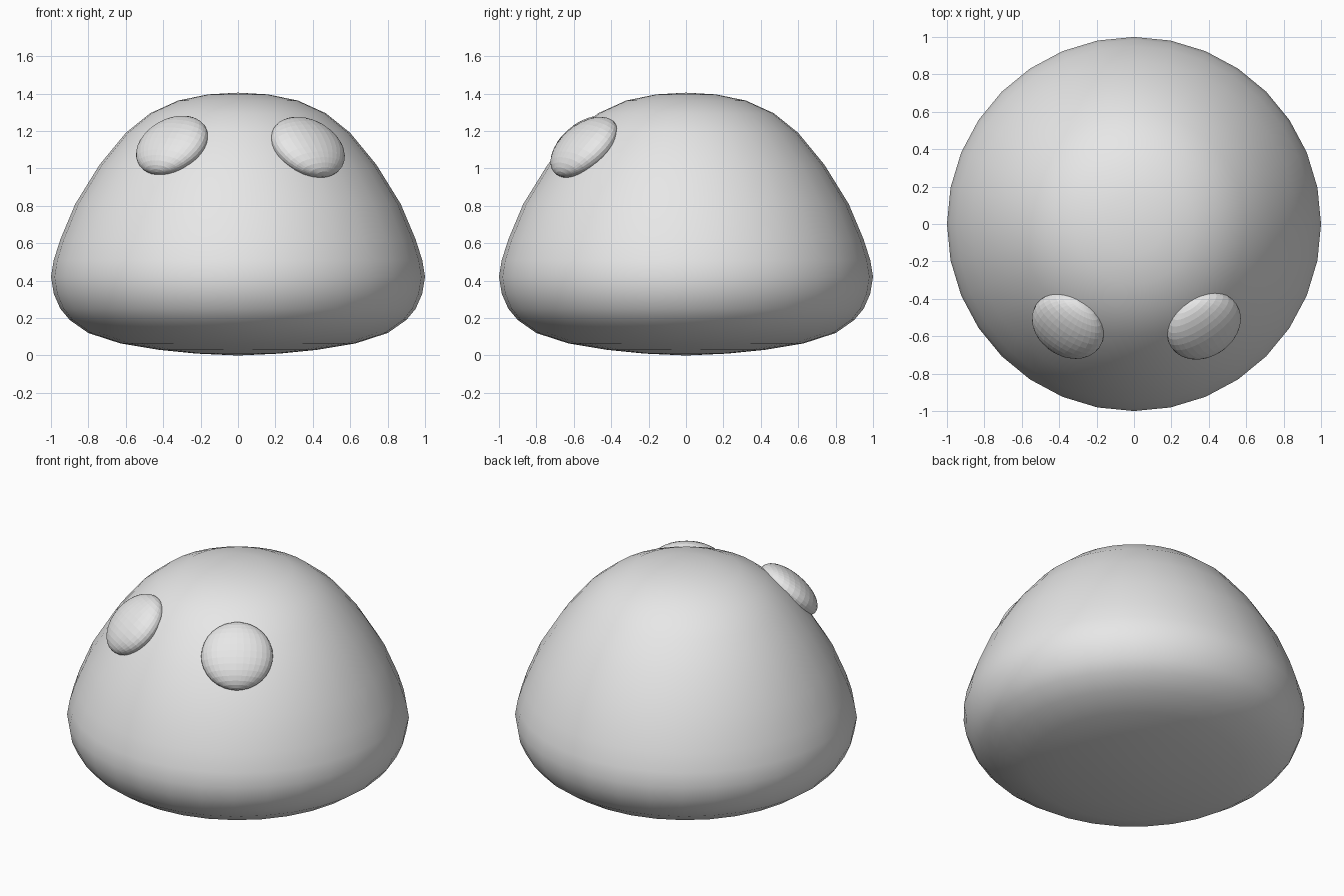
import bpy
import bmesh
import math
from mathutils import Vector, Matrix

cube = bpy.data.objects.get("Cube")
if cube:
    bpy.data.objects.remove(cube, do_unlink=True)

grey = bpy.data.materials.new("plain_grey")
grey.use_nodes = True
COLOUR = (0.8, 0.8, 0.8, 1)
grey.diffuse_color = COLOUR
grey.node_tree.nodes["Principled BSDF"].inputs["Base Color"].default_value = COLOUR


def add_object(name, bm):
    mesh = bpy.data.meshes.new(name)
    bm.to_mesh(mesh)
    bm.free()
    mesh.materials.append(grey)
    obj = bpy.data.objects.new(name, mesh)
    bpy.context.collection.objects.link(obj)
    return obj


# Domed body: profile (radius, height) spun around z in 32 steps
profile = [(0, 0), (0.22, 0.01), (0.42, 0.03), (0.63, 0.065), (0.8, 0.12),
           (0.9, 0.19), (0.95, 0.25), (0.985, 0.33), (1, 0.42), (0.985, 0.51),
           (0.95, 0.62), (0.87, 0.81), (0.74, 1.02), (0.6, 1.19), (0.47, 1.295),
           (0.32, 1.363), (0.16, 1.396), (0, 1.405)]
bm = bmesh.new()
verts = [bm.verts.new((r, 0, z)) for r, z in profile]
edges = [bm.edges.new(pair) for pair in zip(verts, verts[1:])]
bmesh.ops.spin(bm, geom=verts + edges, cent=(0, 0, 0), axis=(0, 0, 1),
               angle=math.tau, steps=32)
bmesh.ops.remove_doubles(bm, verts=bm.verts, dist=0.0005)
bmesh.ops.dissolve_degenerate(bm, edges=bm.edges, dist=0.0005)
bmesh.ops.recalc_face_normals(bm, faces=bm.faces)
for face in bm.faces:
    face.smooth = True
add_object("body", bm)


# Eyes: flattened, faceted spheres set into the dome
def add_eye(name, centre, radius):
    side = math.copysign(1, centre[0])
    facing = Vector((0.39 * side, -0.58, 0.72)).normalized()
    turn = facing.to_track_quat('-Y', 'Z').to_matrix().to_4x4()
    place = Matrix.Translation(Vector(centre) - facing * 0.01)
    bm = bmesh.new()
    bmesh.ops.create_uvsphere(bm, u_segments=32, v_segments=16, radius=radius)
    bmesh.ops.transform(bm, verts=bm.verts,
                        matrix=place @ turn @ Matrix.Diagonal((1, 0.48, 1, 1)))
    add_object(name, bm)


add_eye("left_eye", (0.378, -0.55, 1.12), 0.21)
add_eye("right_eye", (-0.357, -0.55, 1.13), 0.205)
